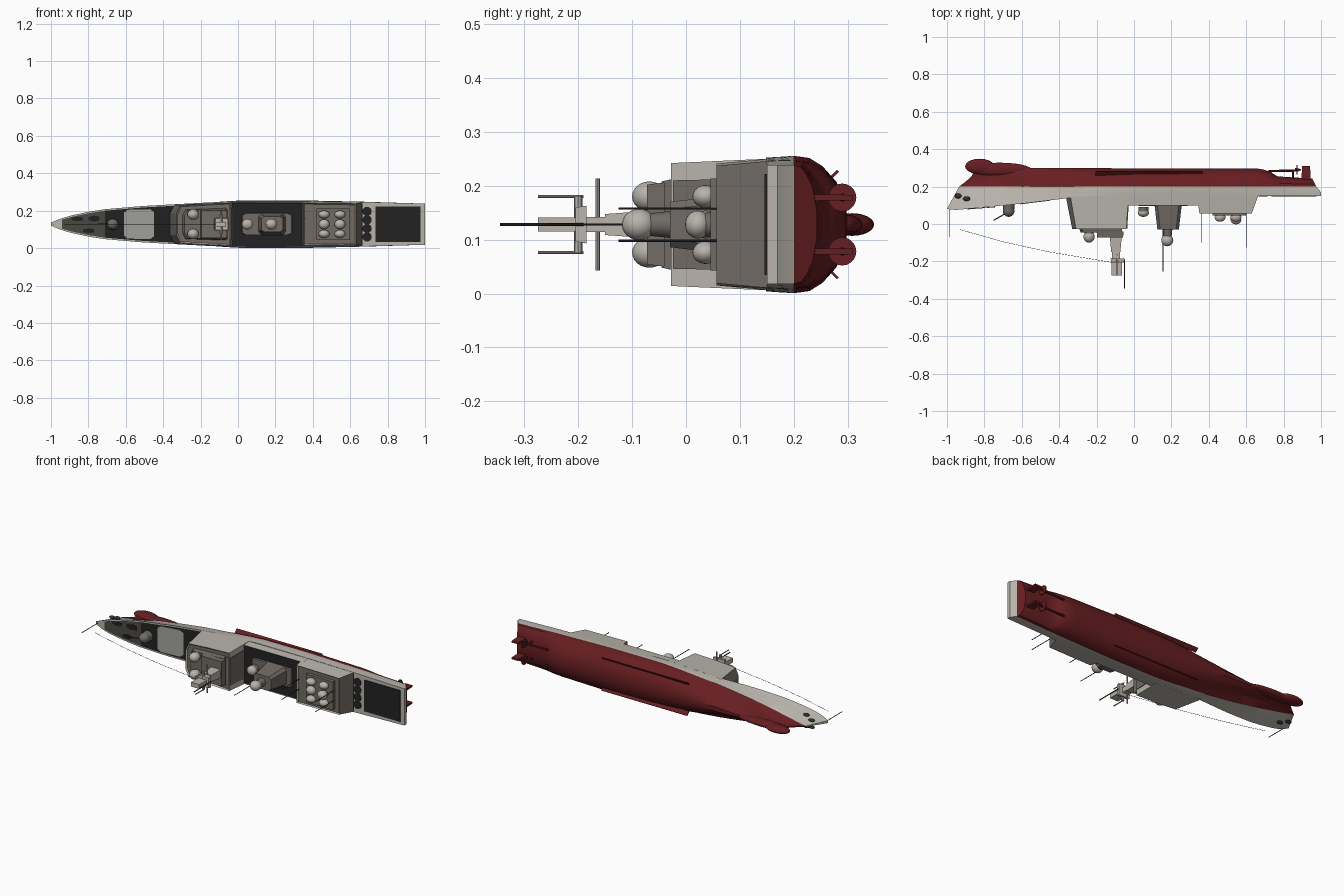
import bpy, bmesh, math
from mathutils import Vector, Matrix

if "Cube" in bpy.data.objects:
    bpy.data.objects.remove(bpy.data.objects["Cube"])

ZC = 0.128  # centreline height; the ship lies on its side, deck towards -y


def material(name, r, g, b):
    m = bpy.data.materials.new(name)
    m.diffuse_color = (r, g, b, 1)
    m.use_nodes = True
    m.node_tree.nodes["Principled BSDF"].inputs["Base Color"].default_value = m.diffuse_color
    return m


LIGHT = material("light_hull_grey", .48, .455, .41)
RED = material("underwater_red", .135, .013, .015)
TAUPE = material("taupe_grey", .165, .145, .13)
BLACK = material("deck_black", .016, .016, .016)
BOWDECK = material("bow_deck_grey", .07, .066, .056)
HATCH = material("hatch_grey", .36, .36, .345)
DARK = material("fitting_dark", .03, .03, .03)


def finish(bm, name, mats, smooth=None):
    bmesh.ops.recalc_face_normals(bm, faces=bm.faces)
    me = bpy.data.meshes.new(name)
    bm.to_mesh(me)
    bm.free()
    for m in mats:
        me.materials.append(m)
    ob = bpy.data.objects.new(name, me)
    bpy.context.collection.objects.link(ob)
    if smooth:
        bpy.context.view_layer.objects.active = ob
        ob.select_set(True)
        bpy.ops.object.shade_smooth_by_angle(angle=math.radians(smooth))
        ob.select_set(False)
    return ob


def interp(table, x):
    for (a, u), (b, v) in zip(table, table[1:]):
        if x <= b:
            return u + (v - u) * max(0, (x - a) / (b - a))
    return table[-1][1]


def ball(name, x, y, z, rx, ry, rz, mat):
    bm = bmesh.new()
    bmesh.ops.create_uvsphere(bm, u_segments=20, v_segments=12, radius=1,
        matrix=Matrix.Translation((x, y, ZC + z)) @ Matrix.Diagonal((rx, ry, rz, 1)))
    return finish(bm, name, [mat], 60)


def rod(name, p, q, r0, mat, r1=None, segs=8):
    p, q = Vector(p), Vector(q)
    p.z += ZC
    q.z += ZC
    d = q - p
    bm = bmesh.new()
    bmesh.ops.create_cone(bm, cap_ends=True, segments=segs, radius1=r0,
        radius2=r0 if r1 is None else r1, depth=d.length,
        matrix=Matrix.Translation((p + q) / 2) @ d.to_track_quat('Z', 'Y').to_matrix().to_4x4())
    return finish(bm, name, [mat], 40)


# prism between two symmetric outlines given as (x, half width), base at y0, top at y1
def block(name, base, y0, top, y1, side, roof, ends=None, lip=0.0, zoff=0.0, slope=0.0, aft=None):
    bm = bmesh.new()
    rings = []
    for half, y in ((base, y0), (top, y1)):
        pts = [(x, w) for x, w in half] + [(x, -w) for x, w in reversed(half)]
        rings.append([bm.verts.new((x, y + slope * (x - base[0][0]), ZC + zoff + w)) for x, w in pts])
    n = len(rings[0])
    for i in range(n):
        bm.faces.new([rings[0][i], rings[0][(i + 1) % n], rings[1][(i + 1) % n], rings[1][i]])
    bm.faces.new(rings[0])
    cap = bm.faces.new(rings[1])
    bmesh.ops.recalc_face_normals(bm, faces=bm.faces)
    for f in bm.faces:
        if abs(f.normal.x) > .6:
            f.material_index = 3 if f.normal.x > 0 else 2
    if lip:
        bmesh.ops.inset_individual(bm, faces=[cap], thickness=lip, depth=-lip)
    cap.material_index = 1
    return finish(bm, name, [side, roof, ends or side, aft or ends or side])


def box(name, x0, x1, y0, y1, w, mat, z=0.0, taper=1.0, roof=None):
    c, h = (x0 + x1) / 2, (x1 - x0) / 2 * taper
    return block(name, [(x0, w), (x1, w)], y0, [(c - h, w * taper), (c + h, w * taper)], y1,
                 mat, roof or mat, zoff=z)


# ---- hull: rows swept from stem to transom
deck_y = [(-1, .08), (-.95, .075), (-.8, .09), (-.6, .11), (-.4, .135), (-.3, .148), (1, .15)]
deck_w = [(-1, .008), (-.96, .025), (-.9, .045), (-.8, .067), (-.72, .08), (-.53, .097),
          (-.3, .11), (0, .124), (.35, .123), (.7, .118), (1, .11)]
wl_f = [(-1, .3), (-.9, .5), (-.7, .72), (-.4, .93), (-.1, 1.02), (.3, 1.035), (1, 1.0)]
keel_y = [(-1, .3), (.68, .296), (.75, .285), (.79, .255), (1, .243)]
low_w = [(-1, .3), (-.6, .6), (-.2, .93), (.3, 1), (1, 1)]
depth_full = [(0, 1), (.3, .97), (.55, .85), (.82, .62), (1, .22)]  # depth fraction, fullness


def section(u):
    yd, w = interp(deck_y, u), interp(deck_w, u)
    wl, yk = w * interp(wl_f, u), interp(keel_y, u)
    pts = [(yd, 0), (yd, max(w - .008, w * .5)), (yd, w), (.6 * yd + .08, .5 * (w + wl))]
    for f, full in depth_full:
        ww = wl * full * (interp(low_w, u) if f else 1)
        pts.append((.2 + f * (yk - .2), max(ww, .003)))
    return pts + [(yk, 0)]


stem = [(.08, -1), (.2, -.935), (.25, -.87), (.3, -.85)]
stern = [(.17, 1), (.2, .975), (.25, .95)]
stations = sorted({round(-1 + i * .04, 3) for i in range(51)} | {-.98, -.94, -.35, -.03, .35, .66, .77})
bm = bmesh.new()
grid = []
for u in stations:
    left, right = [], []
    for y, w in section(u):
        a, b = interp(stem, y), interp(stern, y)
        x = a + (u + 1) / 2 * (b - a)
        left.append(bm.verts.new((x, y, ZC + w)))
        right.append(left[-1] if w == 0 else bm.verts.new((x, y, ZC - w)))
    grid.append((left, right))
n = len(grid[0][0])


def hull_color(j, u):
    if j >= 4:
        return 1
    if j == 0:
        if u < -.945 or u > .65:
            return 0
        return 2 if u < -.74 else 3
    return 0


for k, u in enumerate(stations[:-1]):
    for s in (0, 1):
        a, b = grid[k][s], grid[k + 1][s]
        for j in range(n - 1):
            bm.faces.new([a[j], b[j], b[j + 1], a[j + 1]]).material_index = hull_color(j, u)
for l, r in (grid[0], grid[-1]):
    for j in range(n - 1):
        vs = list(dict.fromkeys([l[j], l[j + 1], r[j + 1], r[j]]))
        bm.faces.new(vs).material_index = 1 if j >= 4 else 0
finish(bm, "hull", [LIGHT, RED, BOWDECK, BLACK], 30)

# bow sonar bulb
ball("bow_bulb", -.825, .308, 0, .078, .041, .021, RED)
ball("bow_bulb_fairing", -.72, .292, 0, .17, .036, .019, RED)

# ---- underwater gear and paired details
for s in (-1, 1):
    rod("propeller_shaft", (.72, .283, s * .05), (.88, .286, s * .05), .006, RED)
    rod("propeller", (.868, .29, s * .05), (.874, .29, s * .05), .026, RED, segs=20)
    rod("propeller_hub", (.86, .29, s * .05), (.892, .29, s * .05), .01, RED, .004)
    rod("shaft_strut", (.85, .24, s * .05), (.85, .286, s * .05), .005, RED)
    box("rudder", .895, .945, .235, .31, .006, RED, s * .05, .85)
    bm = bmesh.new()  # canted bilge keel
    bmesh.ops.create_cube(bm, size=1, matrix=Matrix.Translation((.08, .272, ZC + s * .09))
        @ Matrix.Rotation(-s * math.radians(45), 4, 'X') @ Matrix.Diagonal((.57, .005, .028, 1)))
    finish(bm, "bilge_keel", [RED])
    for x, y, z in ((-.94, .15, .021), (-.895, .135, .035)):
        ball("anchor", x, y, s * z, .019, .013, .008, DARK)

# ---- foredeck: launcher hatch, gun, dark deck patches
hatch = [(-.61, .06), (-.59, .077), (-.47, .08), (-.45, .065)]
block("launcher_hatch", hatch, .112, hatch, .105, HATCH, HATCH, slope=.122)
for x, z, w in ((-.86, .028, .012), (-.8, -.035, .013), (-.77, .03, .016)):
    block("deck_patch", [(x - .03, w * .5), (x, w), (x + .03, w * .7)], .081 + .075 * (x + .86),
          [(x - .03, w * .5), (x, w), (x + .03, w * .7)], .078 + .075 * (x + .86),
          BLACK, BLACK, zoff=z, slope=.085)
rod("gun_base", (-.67, .115, 0), (-.67, .07, 0), .032, TAUPE, .029, 16)
ball("gun_turret", -.67, .07, 0, .031, .032, .029, TAUPE)
rod("gun_barrel", (-.68, .06, 0), (-.75, .02, 0), .003, DARK)

# ---- forward superstructure with bridge
block("forward_superstructure", [(-.365, .06), (-.34, .106), (-.18, .115), (-.03, .122)], .15,
      [(-.33, .055), (-.31, .1), (-.18, .109), (-.04, .114)], -.028, LIGHT, TAUPE, TAUPE, .008,
      aft=LIGHT)
block("aft_bulkhead_panel", [(-.08, .085), (-.028, .085)], .11, [(-.08, .082), (-.036, .082)], -.024,
      TAUPE, TAUPE)
block("bridge", [(-.30, .05), (-.285, .08), (-.065, .088)], -.01,
      [(-.285, .045), (-.27, .074), (-.065, .08)], -.045, TAUPE, TAUPE)
box("bridge_upper_deck", -.2, -.055, -.04, -.072, .078, TAUPE, 0, .95)
for s in (-1, 1):
    ball("forward_radome", -.24, -.068, s * .052, .03, .032, .028, LIGHT)
    rod("radome_base", (-.24, -.03, s * .052), (-.24, -.06, s * .052), .024, TAUPE, segs=16)

# ---- main mast
box("mast_lower", -.13, -.065, -.06, -.15, .026, LIGHT, 0, .75)
box("mast_waist", -.118, -.075, -.145, -.2, .014, LIGHT)
box("mast_platform", -.125, -.05, -.185, -.205, .035, LIGHT, 0, .9)
box("mast_head", -.12, -.065, -.2, -.275, .013, LIGHT)
rod("yardarm", (-.09, -.164, -.085), (-.09, -.164, .085), .004, LIGHT)
rod("mast_pole", (-.05, -.19, 0), (-.05, -.345, 0), .003, DARK)
for s in (-1, 1):
    rod("yard_prong", (-.09, -.19, s * .052), (-.09, -.275, s * .052), .003, LIGHT)
    rod("yard_brace", (-.09, -.2, s * .012), (-.09, -.2, s * .053), .008, LIGHT)

# ---- midship deckhouse, funnel
block("midship_house", [(-.05, .121), (.36, .122)], .155, [(-.05, .116), (.36, .117)], .1,
      LIGHT, BLACK, LIGHT, .004)
block("funnel_platform", [(.02, .05), (.04, .06), (.27, .06), (.29, .05)], .11,
      [(.025, .048), (.045, .057), (.265, .057), (.285, .048)], .095, TAUPE, TAUPE)
rod("satellite_base", (.05, .09, 0), (.05, .06, 0), .027, TAUPE, segs=16)
ball("satellite_dome", .05, .06, 0, .03, .022, .028, LIGHT)
block("funnel", [(.11, .04), (.125, .058), (.24, .058), (.255, .04)], .1,
      [(.125, .03), (.14, .042), (.225, .042), (.24, .03)], -.03, TAUPE, TAUPE)
rod("funnel_neck", (.18, -.02, 0), (.18, -.075, 0), .026, TAUPE, .02, 16)
ball("funnel_dome", .178, -.087, 0, .032, .032, .029, LIGHT)

# ---- hangar with six roof domes
block("hangar", [(.335, .122), (.665, .118)], .155, [(.35, .113), (.63, .109)], .057,
      LIGHT, TAUPE, TAUPE, .008)
box("hangar_roof_house", .42, .6, .07, .045, .085, TAUPE)
for x in (.46, .545):
    for z, r in ((-.052, .021), (0, .026), (.052, .021)):
        rod("hangar_dome_base", (x, .055, z), (x, .035, z), r * .85, TAUPE, segs=16)
        ball("hangar_dome", x, .022 if z == 0 and x > .5 else .036, z, .029, .024, r, LIGHT)

# ---- flight deck with round hatches
box("flight_deck", .735, .975, .152, .146, .094, BLACK)
for z in (-.068, -.023, .023, .068):
    rod("stern_hatch", (.69, .152, z), (.69, .146, z), .025, BLACK, segs=16)

# ---- whip aerials, staff and forestay
for s in (-1, 1):
    rod("aft_whip", (.6, .06, s * .03), (.6, -.125, s * .03), .002, DARK)
    rod("hangar_whip", (.36, .08, s * .03), (.36, -.1, s * .03), .002, DARK)
rod("funnel_whip", (.155, -.02, 0), (.155, -.255, 0), .002, DARK)
rod("bow_staff", (-.988, .09, 0), (-.988, -.07, 0), .002, DARK)
stay = [(-.93, -.03, 0), (-.7, -.095, 0), (-.45, -.15, 0), (-.12, -.205, 0)]
for p, q in zip(stay, stay[1:]):
    rod("forestay", p, q, .001, DARK, segs=5)
